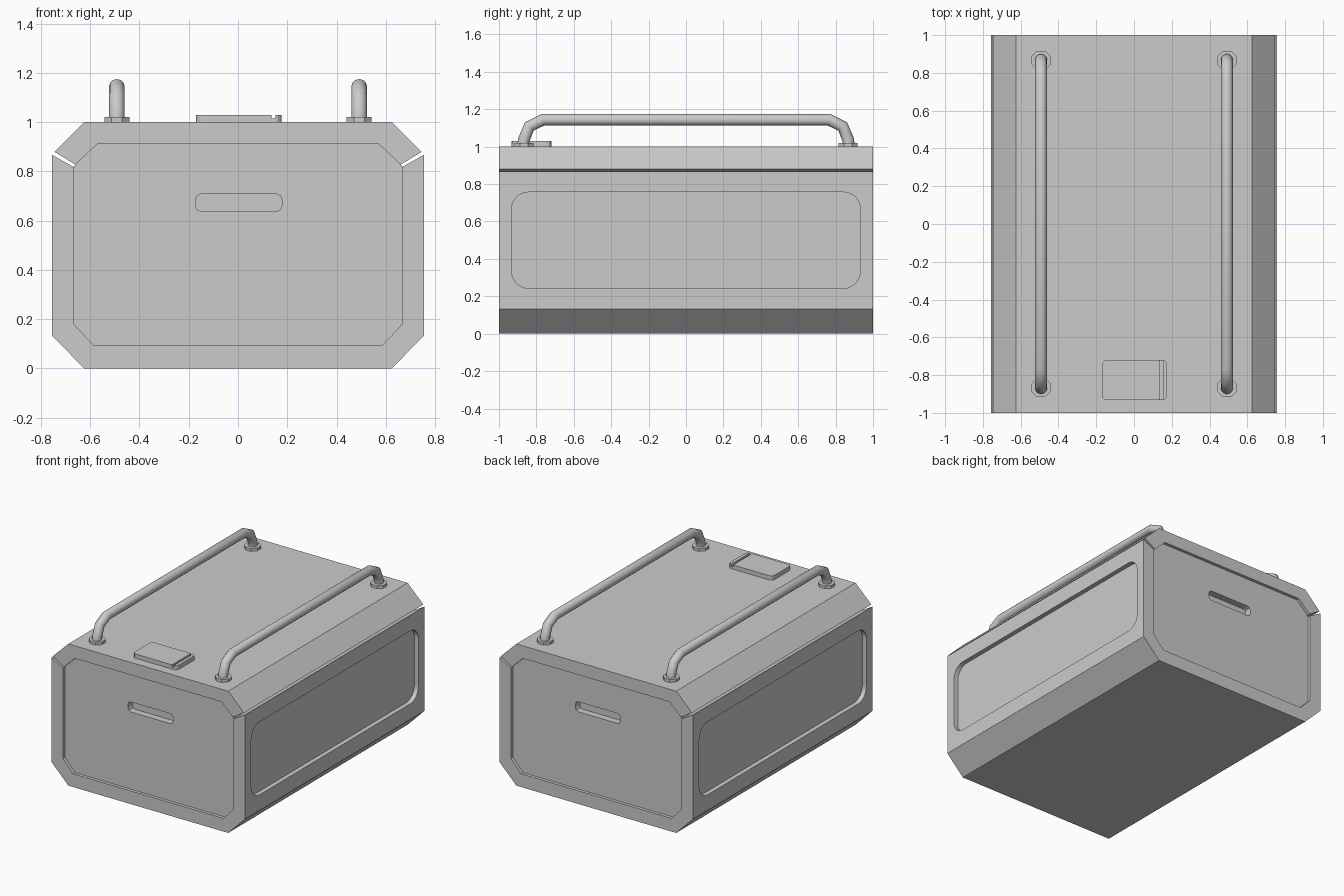
import bpy, bmesh, math
from mathutils import Vector

if "Cube" in bpy.data.objects:
    bpy.data.objects.remove(bpy.data.objects["Cube"])


def prism(name, profile, axis, lo, hi):
    """Extrude a 2D profile along an axis: X uses (y,z), Y uses (x,z), Z uses (x,y)."""
    place = {'X': lambda a, b: (lo, a, b),
             'Y': lambda a, b: (a, lo, b),
             'Z': lambda a, b: (a, b, lo)}[axis]
    bm = bmesh.new()
    face = bm.faces.new([bm.verts.new(place(a, b)) for a, b in profile])
    geom = bmesh.ops.extrude_face_region(bm, geom=[face])['geom']
    shift = Vector([(hi - lo) * (axis == k) for k in 'XYZ'])
    bmesh.ops.translate(bm, vec=shift, verts=[v for v in geom if isinstance(v, bmesh.types.BMVert)])
    bmesh.ops.recalc_face_normals(bm, faces=bm.faces)
    mesh = bpy.data.meshes.new(name)
    bm.to_mesh(mesh)
    bm.free()
    ob = bpy.data.objects.new(name, mesh)
    bpy.context.collection.objects.link(ob)
    return ob


def round_rect(a0, a1, b0, b1, r, seg):
    """Rectangle outline with rounded corners."""
    pts = []
    for k, (a, b) in enumerate([(a1 - r, b1 - r), (a0 + r, b1 - r), (a0 + r, b0 + r), (a1 - r, b0 + r)]):
        for i in range(seg + 1):
            t = math.pi / 2 * (k + i / seg)
            pts.append((a + r * math.cos(t), b + r * math.sin(t)))
    return pts


def mirrored(half):
    """Complete a right-hand outline across x = 0."""
    return half + [(-x, z) for x, z in reversed(half)]


def cut(ob, cutter):
    cutter.hide_render = True
    mod = ob.modifiers.new("cut", 'BOOLEAN')
    mod.operation, mod.solver, mod.object = 'DIFFERENCE', 'EXACT', cutter
    bpy.context.view_layer.objects.active = ob
    bpy.ops.object.modifier_apply(modifier=mod.name)
    bpy.data.objects.remove(cutter)


# Chamfered case body with a lid seam running along both sides
case = prism("case_body", mirrored([
    (0.624, 0), (0.756, 0.133), (0.756, 0.868), (0.667, 0.818),
    (0.661, 0.828), (0.746, 0.88), (0.624, 1.0)]), 'Y', -1, 1)

# Recessed end panels, grip slots and side panels
panel = mirrored([(0.585, 0.093), (0.667, 0.18), (0.667, 0.821), (0.572, 0.911)])
slot = round_rect(-0.173, 0.178, 0.638, 0.708, 0.022, 2)
side = round_rect(-0.932, 0.932, 0.243, 0.757, 0.09, 6)
for s in (-1, 1):
    cut(case, prism("panel_cutter", panel, 'Y', s * 0.978, s * 1.1))
    cut(case, prism("slot_cutter", slot, 'Y', s * 0.93, s * 1.1))
    cut(case, prism("side_cutter", side, 'X', s * 0.724, s * 0.9))

# Latch plate with a finger groove
latch = prism("latch_plate", round_rect(-0.17, 0.176, -0.932, -0.72, 0.026, 3), 'Z', 0.995, 1.03)
cut(latch, prism("groove_cutter", [(0.137, 1.05), (0.137, 1.014), (0.153, 1.014), (0.153, 1.05)],
                 'Y', -1, -0.6))

# Carry rails and their mounting flanges
half_path = [(0.868, 1.0), (0.868, 1.035), (0.838, 1.108), (0.765, 1.144)]
path = half_path + [(-y, z) for y, z in reversed(half_path)]
for label, x in (("left", -0.492), ("right", 0.492)):
    curve = bpy.data.curves.new(label + "_rail", 'CURVE')
    curve.dimensions = '3D'
    curve.bevel_depth = 0.032
    curve.bevel_resolution = 4
    spline = curve.splines.new('POLY')
    spline.points.add(len(path) - 1)
    for p, (y, z) in zip(spline.points, path):
        p.co = (x, y, z, 1)
    rail = bpy.data.objects.new(label + "_rail", curve)
    bpy.context.collection.objects.link(rail)
    bpy.ops.object.select_all(action='DESELECT')
    rail.select_set(True)
    bpy.context.view_layer.objects.active = rail
    bpy.ops.object.convert(target='MESH')
    bpy.ops.object.shade_smooth_by_angle(angle=math.radians(50))
    for end, y in (("front", -0.866), ("back", 0.866)):
        ring = [(x + 0.055 * math.cos(math.pi * (i + 0.5) / 4),
                 y + 0.055 * math.sin(math.pi * (i + 0.5) / 4)) for i in range(8)]
        prism(f"{label}_{end}_flange", ring, 'Z', 0.995, 1.02)
